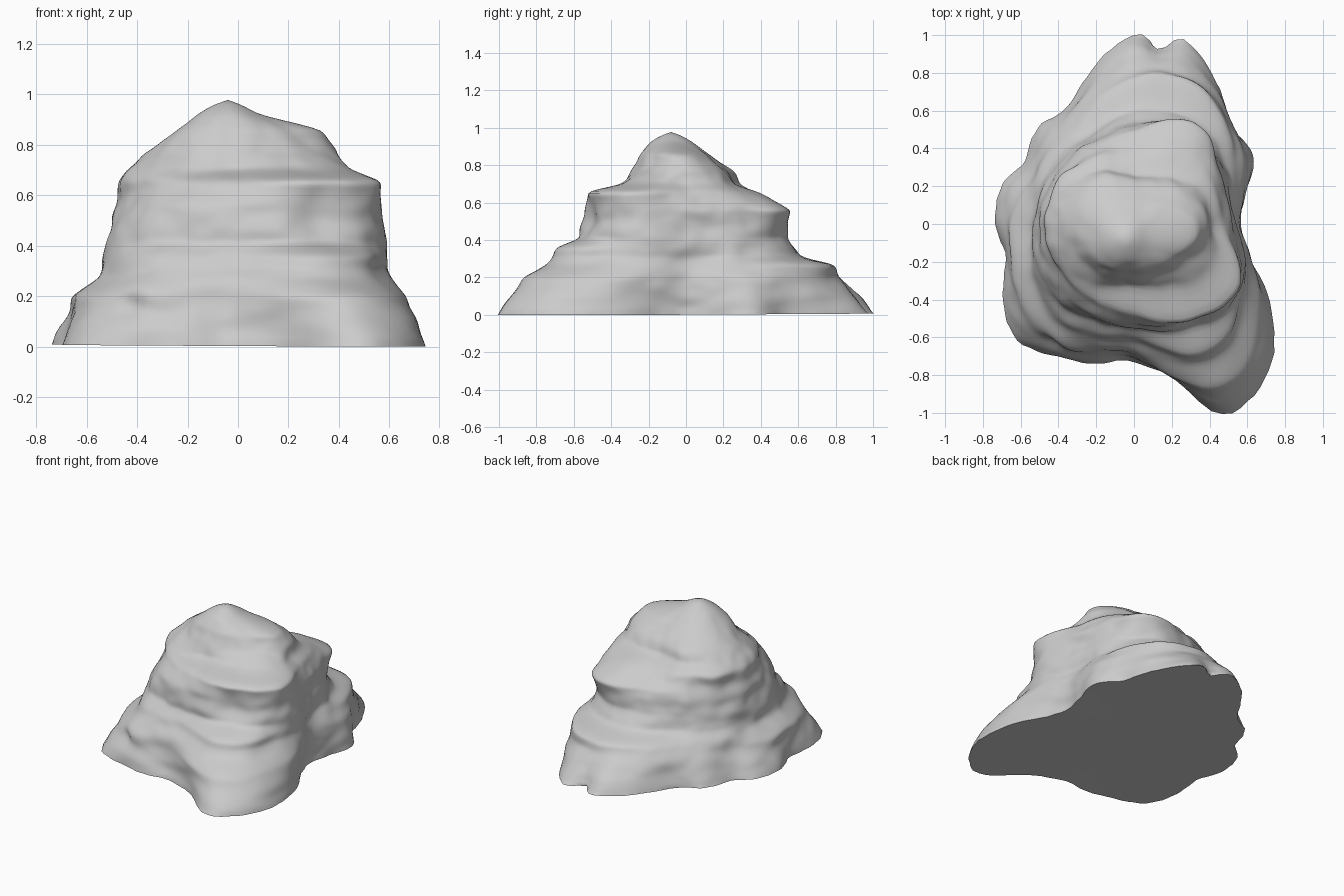
import bpy, bmesh, math
from mathutils import Vector, noise

if "Cube" in bpy.data.objects:
    bpy.data.objects.remove(bpy.data.objects["Cube"])

# Ground outline: radius every 15 degrees, counter-clockwise from +x
BASE = [.56, .61, .73, .73, .87, 1.01, 1.0, .85, .71, .72, .67, .73,
        .735, .70, .80, .87, .81, .77, .74, .84, 1.1, 1.03, .83, .62]
# Upper contours: height -> radius every 30 degrees
LEVELS = {
    .20: [.56, .66, .80, .82, .66, .60, .64, .71, .74, .69, .98, .77],
    .27: [.54, .61, .80, .77, .61, .57, .55, .62, .69, .66, .83, .71],
    .31: [.53, .56, .64, .60, .55, .54, .54, .60, .66, .63, .79, .68],
    .36: [.53, .55, .61, .57, .52, .52, .53, .58, .63, .61, .78, .67],
    .41: [.53, .54, .58, .53, .50, .51, .53, .57, .58, .55, .64, .66],
    .56: [.52, .54, .63, .50, .46, .47, .48, .50, .52, .52, .62, .65],
    .66: [.47, .47, .44, .35, .41, .45, .46, .47, .45, .47, .61, .64],
    .70: [.42, .40, .30, .26, .33, .40, .44, .43, .36, .33, .40, .48],
    .77: [.40, .34, .25, .23, .28, .34, .36, .33, .30, .29, .30, .36],
    .86: [.36, .27, .18, .17, .19, .21, .21, .22, .21, .20, .22, .27],
}
SEG, ROWS, TOP = 144, 84, .96
PEAK = Vector((-.04, -.08, .978))
# Round summit rings
LEVELS[.92] = [.12] * 12
LEVELS[TOP] = [.055] * 12


def closed_spline(vals, t):
    """Smooth periodic interpolation of radii, t in 0..1."""
    n = len(vals)
    f = t * n
    i = int(f)
    f -= i
    a, b, c, d = (vals[(i + k) % n] for k in (-1, 0, 1, 2))
    return b + .5 * f * (c - a + f * (2*a - 5*b + 4*c - d + f * (3*(b - c) + d - a)))


def base_radius(t):
    deg = t * 360
    notch = .10 * math.exp(-((deg - 82) / 3.5) ** 2)
    lobe = .09 * math.exp(-((deg - 293) / 6) ** 2)
    return closed_spline(BASE, t) - notch + lobe


def radius(t, z):
    zs = [.01] + list(LEVELS)
    for lo, hi in zip(zs, zs[1:]):
        if z <= hi:
            r0 = base_radius(t) if lo == .01 else closed_spline(LEVELS[lo], t)
            r1 = closed_spline(LEVELS[hi], t)
            f = (z - lo) / (hi - lo)
            if lo == .01:
                f = f ** 1.2          # steep foot
            return r0 + (r1 - r0) * f
    return closed_spline(LEVELS[TOP], t)


def bump(p, centre, size):
    return math.exp(-((p - Vector(centre)).length / size) ** 2)


# Rock body: stacked contour rings with stratified roughness
bm = bmesh.new()
rings = []
for j in range(ROWS):
    z = .01 + (TOP - .01) * j / (ROWS - 1)
    drift = min(1, max(0, (z - .77) / .15))
    axis = Vector((PEAK.x * drift, PEAK.y * drift, z))
    ring = []
    for i in range(SEG):
        t = i / SEG
        a = 2 * math.pi * t
        r = radius(t, z)
        d = Vector((math.cos(a), math.sin(a), 0))
        p = axis + d * r
        fade = min(1, j / 8) * min(1, r / .35)
        strata = noise.noise(Vector((p.x * 2.5, p.y * 2.5, z * 11)))
        rough = noise.noise(p * 6 + Vector((4, 1, 7)))
        edge = noise.noise(p * 14) * min(1, r / .35)
        r += fade * (.016 * strata + .016 * rough) + .010 * edge
        r += .05 * bump(p, (-.43, -.66, .25), .08)     # knob, front left
        r -= .05 * bump(p, (-.42, -.62, .17), .06)     # hollow below knob
        r -= .05 * bump(p, (.31, -.50, .52), .11)      # hollow under shoulder
        r -= .03 * bump(p, (-.08, -.72, .10), .10)     # front groove
        ring.append(bm.verts.new(axis + d * r))
    rings.append(ring)
for lo, hi in zip(rings, rings[1:]):
    for i in range(SEG):
        k = (i + 1) % SEG
        bm.faces.new((lo[i], lo[k], hi[k], hi[i]))

# Summit and slightly wavy flat underside
peak = bm.verts.new(PEAK)
for i in range(SEG):
    bm.faces.new((rings[-1][i], rings[-1][(i + 1) % SEG], peak))
inner = [v for ring in rings[1:] for v in ring]
for _ in range(3):
    bmesh.ops.smooth_vert(bm, verts=inner, factor=.5,
                          use_axis_x=True, use_axis_y=True, use_axis_z=True)
for v in rings[0]:
    v.co.z = .005 - .005 * math.sin(math.atan2(v.co.y, v.co.x) + 2.2)
hub = bm.verts.new((0, 0, .01))
for i in range(SEG):
    bm.faces.new((rings[0][(i + 1) % SEG], rings[0][i], hub))
bmesh.ops.recalc_face_normals(bm, faces=bm.faces)

mesh = bpy.data.meshes.new("rock")
bm.to_mesh(mesh)
bm.free()
rock = bpy.data.objects.new("rock", mesh)
bpy.context.collection.objects.link(rock)
bpy.context.view_layer.objects.active = rock
rock.select_set(True)
bpy.ops.object.shade_smooth_by_angle(angle=math.radians(50))
